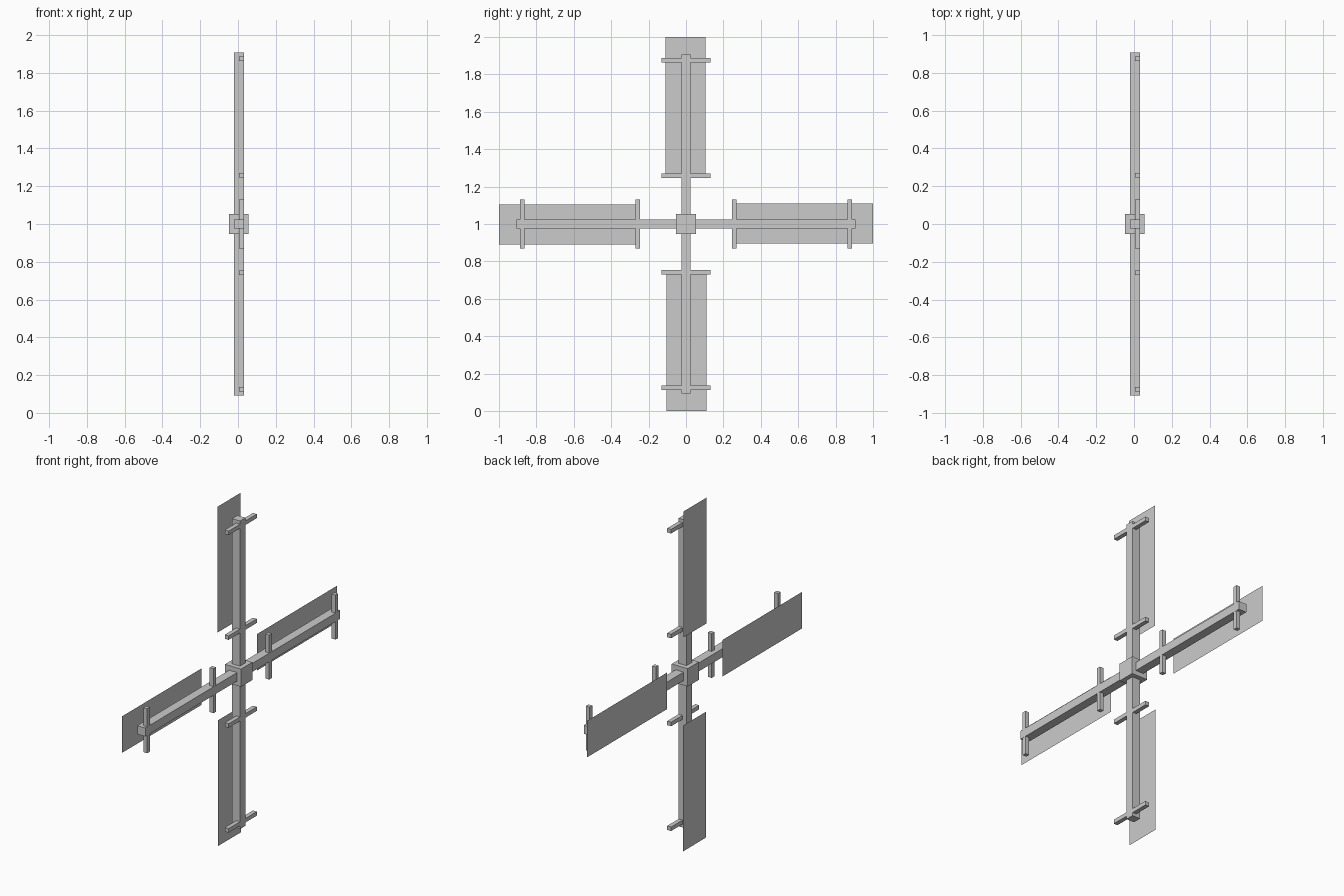
import bpy
from math import pi
from mathutils import Matrix, Vector

if "Cube" in bpy.data.objects:
    bpy.data.objects.remove(bpy.data.objects["Cube"])

CENTRE = Matrix.Translation((0, 0, 1))


def mesh_object(name, verts, faces, turn=0):
    """Make a mesh, turn it about the x axle and lift it to the hub."""
    me = bpy.data.meshes.new(name)
    me.from_pydata([CENTRE @ Matrix.Rotation(turn, 4, 'X') @ Vector(v) for v in verts], [], faces)
    ob = bpy.data.objects.new(name, me)
    bpy.context.collection.objects.link(ob)
    return ob


def box(name, x, y, z, turn=0):
    verts = [(a, b, c) for a in x for b in y for c in z]
    faces = [(0, 1, 3, 2), (4, 6, 7, 5), (0, 4, 5, 1),
             (2, 3, 7, 6), (0, 2, 6, 4), (1, 5, 7, 3)]
    return mesh_object(name, verts, faces, turn)


# Central hub block
box("hub", (-0.048, 0.0565), (-0.0525, 0.0525), (-0.0525, 0.0525))

for i in range(4):
    turn = i * pi / 2
    # Spar running out from the hub
    box(f"spar_{i}", (-0.021, 0.031), (-0.025, 0.025), (0.05, 0.907), turn)
    # Two crossbars set into the face of the spar
    for n, r in (("inner", 0.259), ("outer", 0.876)):
        box(f"{n}_crossbar_{i}", (0.0055, 0.0305), (-0.131, 0.131), (r - 0.012, r + 0.012), turn)
    # Thin flat sail behind the spar
    sx, y0, y1, z0, z1 = -0.0565, -0.110, 0.105, 0.259, 1.0
    mesh_object(f"sail_{i}", [(sx, y0, z0), (sx, y0, z1), (sx, y1, z1), (sx, y1, z0)],
                [(0, 1, 2, 3)], turn)
